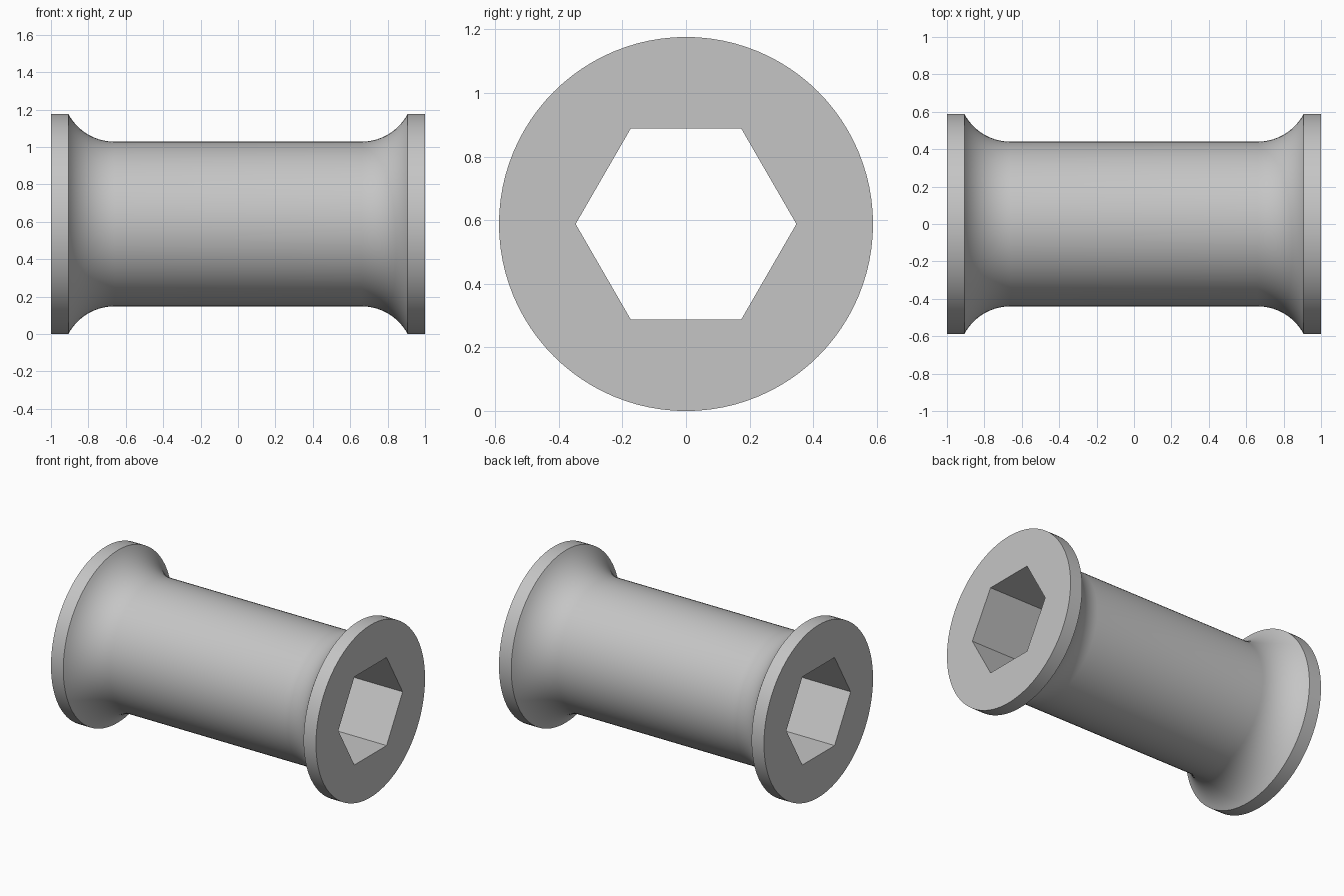
import bpy, bmesh, math

if "Cube" in bpy.data.objects:
    bpy.data.objects.remove(bpy.data.objects["Cube"])

SEG = 96            # segments around the body
FLANGE_R = 0.588    # outer radius of the end flanges
BARREL_R = 0.44     # radius of the middle
HEX_R = 0.347       # corner radius of the hexagonal bore
FILLET_X, FLANGE_X = 0.66, 0.907
STEPS = 14

# Half profile (x, radius): concave fillet, then the flange rim
dx, dr = FLANGE_X - FILLET_X, FLANGE_R - BARREL_R
fillet_r = (dx * dx + dr * dr) / (2 * dr)
sweep = math.asin(dx / fillet_r)
half = []
for i in range(STEPS + 1):
    t = sweep * i / STEPS
    half.append((FILLET_X + fillet_r * math.sin(t),
                 BARREL_R + fillet_r * (1 - math.cos(t))))
half.append((1.0, FLANGE_R))
profile = [(-x, r) for x, r in reversed(half)] + half

bm = bmesh.new()


def ring(x, radius, count):
    return [bm.verts.new((x, radius * math.cos(a), FLANGE_R + radius * math.sin(a)))
            for a in (math.tau * i / count for i in range(count))]


def loft(a, b):
    n = len(a)
    for i in range(n):
        j = (i + 1) % n
        bm.faces.new((a[i], a[j], b[j], b[i]))


# Outer skin
rings = [ring(x, r, SEG) for x, r in profile]
for a, b in zip(rings, rings[1:]):
    loft(a, b)

# Hexagonal through bore
bore = [ring(x, HEX_R, 6) for x in (-1.0, 1.0)]
loft(*bore)

# Flat end faces between the bore and the rim
step = SEG // 6
for outer, inner in ((rings[0], bore[0]), (rings[-1], bore[1])):
    for k in range(6):
        arc = [outer[(k * step + i) % SEG] for i in range(step + 1)]
        bm.faces.new(arc + [inner[(k + 1) % 6], inner[k]])

bmesh.ops.recalc_face_normals(bm, faces=bm.faces[:])
mesh = bpy.data.meshes.new("flanged_sleeve")
bm.to_mesh(mesh)
bm.free()

sleeve = bpy.data.objects.new("flanged_sleeve", mesh)
bpy.context.collection.objects.link(sleeve)
grey = bpy.data.materials.new("light grey")
grey.diffuse_color = (0.56, 0.56, 0.56, 1)
grey.use_nodes = True
grey.node_tree.nodes["Principled BSDF"].inputs["Base Color"].default_value = grey.diffuse_color
mesh.materials.append(grey)

# Smooth round surfaces, sharp rims and bore edges
bpy.context.view_layer.objects.active = sleeve
sleeve.select_set(True)
bpy.ops.object.shade_smooth_by_angle(angle=math.radians(30))
